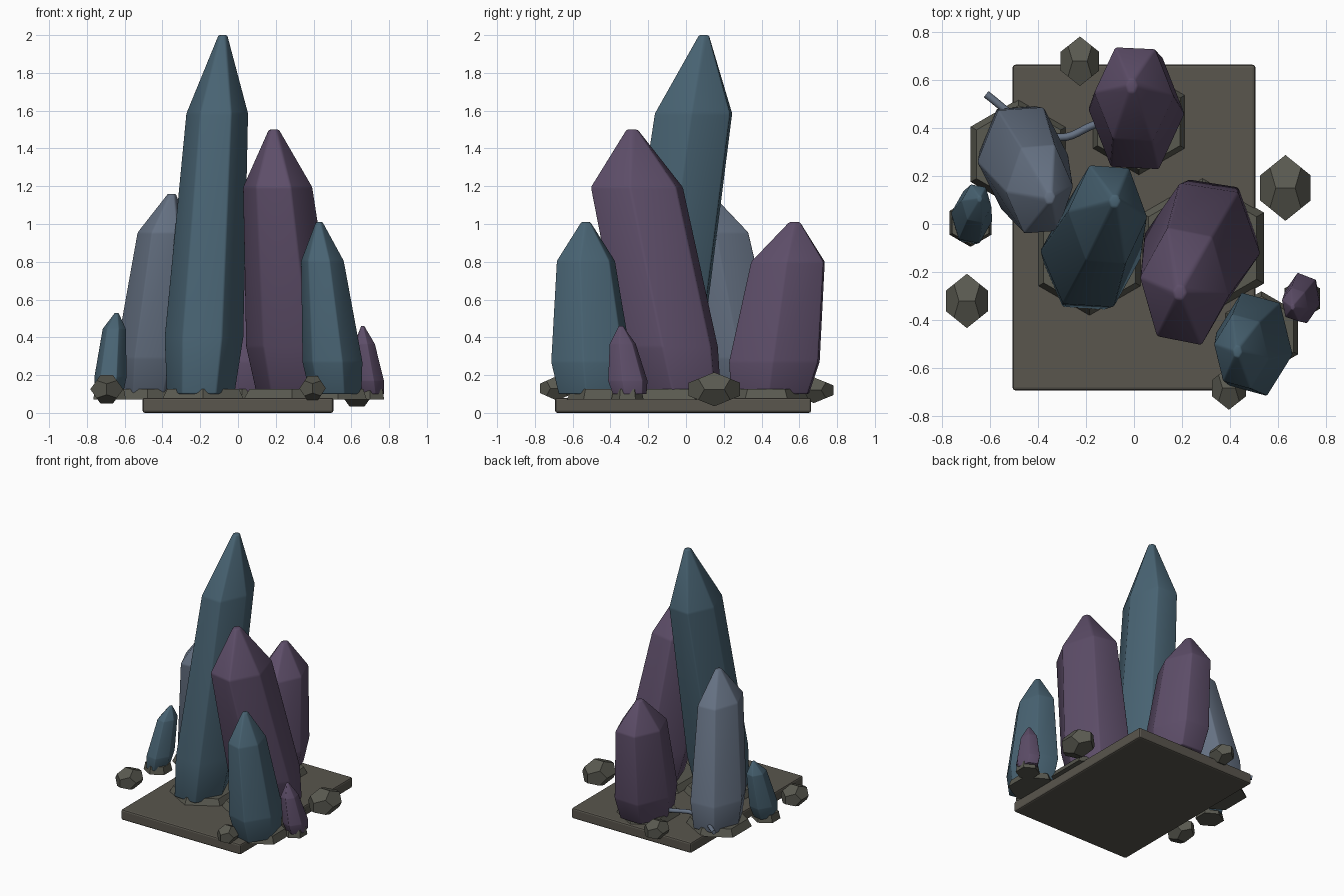
import bpy, bmesh, math
from mathutils import Vector

if "Cube" in bpy.data.objects:
    bpy.data.objects.remove(bpy.data.objects["Cube"])


def material(name, rgb):
    m = bpy.data.materials.new(name)
    m.diffuse_color = (*rgb, 1)
    m.use_nodes = True
    m.node_tree.nodes["Principled BSDF"].inputs["Base Color"].default_value = m.diffuse_color
    return m


BLUE = material("blue_crystal", (0.065, 0.125, 0.17))
PURPLE = material("purple_crystal", (0.11, 0.075, 0.14))
PALE = material("pale_crystal", (0.13, 0.165, 0.225))
STONE = material("stone", (0.10, 0.092, 0.075))
ROCK = material("rock", (0.10, 0.10, 0.08))


def finish(bm, name, mat, bevel=0, segments=1, smooth=False):
    bmesh.ops.recalc_face_normals(bm, faces=bm.faces[:])
    me = bpy.data.meshes.new(name)
    bm.to_mesh(me)
    bm.free()
    me.materials.append(mat)
    for p in me.polygons:
        p.use_smooth = smooth
    ob = bpy.data.objects.new(name, me)
    bpy.context.collection.objects.link(ob)
    if bevel:
        mod = ob.modifiers.new("Bevel", "BEVEL")
        mod.width, mod.segments = bevel, segments
        mod.limit_method = "ANGLE"
        mod.angle_limit = math.radians(10)
    return ob


def crystal(name, mat, tip, shoulder, s_half, bulge, b_half, rot):
    """Leaning hexagonal spire: base, bulge, shoulder and small flat tip."""
    tip, shoulder, bulge = Vector(tip), Vector(shoulder), Vector(bulge)
    z0 = 0.1
    lean = (shoulder - bulge) / (shoulder.z - bulge.z)
    base = bulge + lean * (z0 - bulge.z)
    hexa = [(math.cos(a), math.sin(a)) for a in
            (math.radians(rot + 60 * i) for i in range(6))]
    mx, my = max(c[0] for c in hexa), max(c[1] for c in hexa)
    rings = []
    bm = bmesh.new()
    for c, (hx, hy) in ((base, [h * 0.86 for h in b_half]), (bulge, b_half),
                        (shoulder, s_half), (tip, [h * 0.12 for h in b_half])):
        rings.append([bm.verts.new((c.x + x / mx * hx, c.y + y / my * hy, c.z))
                      for x, y in hexa])
    for lo, hi in zip(rings, rings[1:]):
        for i in range(6):
            j = (i + 1) % 6
            bm.faces.new((lo[i], lo[j], hi[j], hi[i]))
    bm.faces.new(rings[0][::-1])
    bm.faces.new(rings[-1])
    return finish(bm, name, mat, 0.04 * b_half[0], 2, True)


def collar(name, x, y, r):
    """Flat six-sided stone foot under a crystal."""
    bm = bmesh.new()
    bmesh.ops.create_cone(bm, cap_ends=True, segments=6, radius1=r,
                          radius2=r * 0.88, depth=0.055)
    bmesh.ops.translate(bm, verts=bm.verts[:], vec=(x, y, 0.098))
    finish(bm, name, ROCK)


def rock(name, centre, half):
    """Dodecahedron stretched to the given half sizes."""
    g = (1 + 5 ** 0.5) / 2
    pts = [(a, b, c) for a in (-1, 1) for b in (-1, 1) for c in (-1, 1)]
    for a in (-1, 1):
        for b in (-1, 1):
            pts += [(a / g, 0, b * g), (0, a * g, b / g), (a * g, b / g, 0)]
    bm = bmesh.new()
    for p in pts:
        bm.verts.new([c + q / g * h for c, q, h in zip(centre, p, half)])
    bmesh.ops.convex_hull(bm, input=bm.verts[:])
    bmesh.ops.dissolve_limit(bm, angle_limit=0.05, verts=bm.verts[:],
                             edges=bm.edges[:])
    finish(bm, name, ROCK)


# Base slab
bm = bmesh.new()
bmesh.ops.create_cube(bm, size=1)
for v in bm.verts:
    v.co = (v.co.x * 1.01, v.co.y * 1.355 - 0.015, v.co.z * 0.08 + 0.04)
finish(bm, "base_slab", STONE, 0.012, 2)

# Crystals
crystal("tall_crystal", BLUE, (-0.08, 0.095, 2.0), (-0.11, 0.04, 1.585),
        (0.165, 0.205), (-0.18, -0.125, 0.40), (0.21, 0.22), -3)
crystal("right_crystal", PURPLE, (0.19, -0.285, 1.5), (0.21, -0.26, 1.195),
        (0.185, 0.245), (0.283, -0.085, 0.35), (0.242, 0.255), -8)
crystal("back_crystal", PURPLE, (-0.01, 0.575, 1.01), (0.0, 0.54, 0.80),
        (0.165, 0.195), (0.01, 0.468, 0.27), (0.20, 0.24), -2)
crystal("left_crystal", PALE, (-0.35, 0.11, 1.16), (-0.393, 0.145, 0.955),
        (0.14, 0.185), (-0.462, 0.27, 0.29), (0.19, 0.215), 3)
crystal("front_crystal", BLUE, (0.43, -0.53, 1.01), (0.447, -0.53, 0.805),
        (0.114, 0.155), (0.50, -0.50, 0.27), (0.16, 0.215), -11)
crystal("small_left_crystal", BLUE, (-0.642, 0.105, 0.53),
        (-0.655, 0.085, 0.445), (0.062, 0.08),
        (-0.675, 0.03, 0.19), (0.086, 0.11), -8)
crystal("small_right_crystal", PURPLE, (0.66, -0.345, 0.46),
        (0.67, -0.335, 0.365), (0.055, 0.07),
        (0.70, -0.308, 0.17), (0.073, 0.105), -15)

# Stone feet
for name, x, y, r in (("tall", -0.185, -0.135, 0.25), ("right", 0.285, -0.1, 0.295),
                      ("back", 0.02, 0.425, 0.225), ("left", -0.48, 0.29, 0.23),
                      ("front", 0.53, -0.455, 0.175),
                      ("small_left", -0.68, 0.005, 0.1),
                      ("small_right", 0.70, -0.31, 0.085)):
    collar(name + "_foot", x, y, r)

# Loose rocks
rock("rock_right", (0.63, 0.15, 0.125), (0.105, 0.137, 0.09))
rock("rock_left", (-0.695, -0.32, 0.125), (0.087, 0.113, 0.075))
rock("rock_back", (-0.225, 0.677, 0.12), (0.08, 0.103, 0.068))
rock("rock_front", (0.395, -0.683, 0.13), (0.07, 0.09, 0.065))

# Thin root running between the left and back crystals
cu = bpy.data.curves.new("root", "CURVE")
cu.dimensions = "3D"
cu.bevel_depth = 0.016
cu.bevel_resolution = 2
cu.resolution_u = 6
cu.use_fill_caps = True
path = [(-0.615, 0.54), (-0.47, 0.43), (-0.31, 0.36), (-0.16, 0.415), (0.0, 0.46)]
sp = cu.splines.new("BEZIER")
sp.bezier_points.add(len(path) - 1)
for p, (x, y) in zip(sp.bezier_points, path):
    p.co = (x, y, 0.145)
    p.handle_left_type = p.handle_right_type = "AUTO"
cu.materials.append(PALE)
bpy.context.collection.objects.link(bpy.data.objects.new("root", cu))
